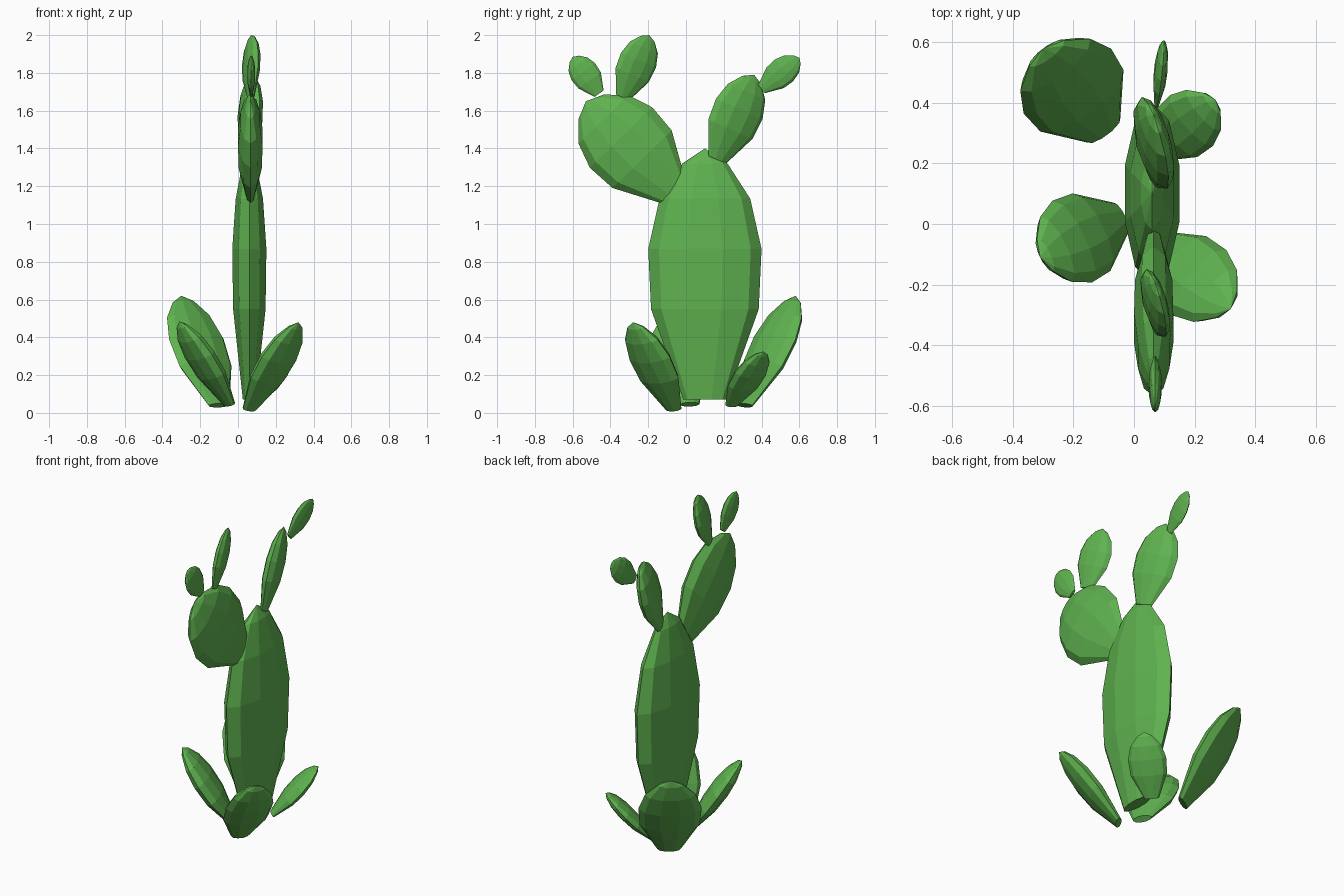
import bpy, bmesh, math
from mathutils import Vector

if "Cube" in bpy.data.objects:
    bpy.data.objects.remove(bpy.data.objects["Cube"])

green = bpy.data.materials.new("cactus_green")
green.diffuse_color = (0.115, 0.45, 0.08, 1)
green.use_nodes = True
green.node_tree.nodes["Principled BSDF"].inputs["Base Color"].default_value = green.diffuse_color

SIDES = 10
# position along the pad, relative radius
PROFILE = [(0, .38), (.36, .95), (.6, 1), (.8, .8), (.94, .4)]


def pad(name, base, tip, width, thick, face=None, twist=0):
    """Flattened egg-shaped pad; face is the direction its flat side looks."""
    base, tip = Vector(base), Vector(tip)
    axis = tip - base
    d = axis.normalized()
    w = (d.cross(Vector(face)) if face else Vector((0, 0, 1)).cross(d)).normalized()
    n = d.cross(w)
    t = math.radians(twist)
    w, n = w * math.cos(t) + n * math.sin(t), n * math.cos(t) - w * math.sin(t)
    bm = bmesh.new()
    rings = []
    for pos, r in PROFILE:
        ring = []
        for i in range(SIDES):
            a = 2 * math.pi * i / SIDES
            ring.append(bm.verts.new(base + axis * pos + w * (width * r * math.cos(a))
                                     + n * (thick * r * math.sin(a))))
        rings.append(ring)
    for lo, hi in zip(rings, rings[1:]):
        for i in range(SIDES):
            j = (i + 1) % SIDES
            bm.faces.new((lo[i], lo[j], hi[j], hi[i]))
    top = bm.verts.new(tip)
    for i in range(SIDES):
        bm.faces.new((rings[-1][i], rings[-1][(i + 1) % SIDES], top))
    bm.faces.new(rings[0][::-1])
    bmesh.ops.recalc_face_normals(bm, faces=bm.faces)
    mesh = bpy.data.meshes.new(name)
    bm.to_mesh(mesh)
    bm.free()
    mesh.materials.append(green)
    bpy.context.collection.objects.link(bpy.data.objects.new(name, mesh))


X = (1, 0, 0)
# trunk and the pads stacked on it
pad("trunk_pad", (.06, .1, .07), (.06, .1, 1.4), .3, .095, X)
pad("front_arm_pad", (.065, -.065, 1.17), (.065, -.53, 1.65), .23, .068, X)
pad("back_arm_pad", (.065, .165, 1.34), (.065, .36, 1.79), .143, .05, X, 20)
pad("front_arm_upper_bud", (.07, -.335, 1.67), (.07, -.195, 2.0), .107, .035, X, 20)
pad("front_arm_outer_bud", (.07, -.46, 1.69), (.07, -.6, 1.885), .077, .022, X)
pad("back_arm_bud", (.075, .4, 1.715), (.1, .6, 1.88), .075, .022, X)

# leaning pads around the foot
pad("back_left_foot_pad", (-.1, .31, .04), (-.3, .58, .62), .18, .06)
pad("front_left_foot_pad", (-.045, .02, .045), (-.31, -.11, .485), .15, .055)
pad("front_right_foot_pad", (.06, -.065, .02), (.32, -.28, .48), .14, .055)
pad("back_right_foot_pad", (.07, .24, .04), (.27, .41, .325), .11, .04)
